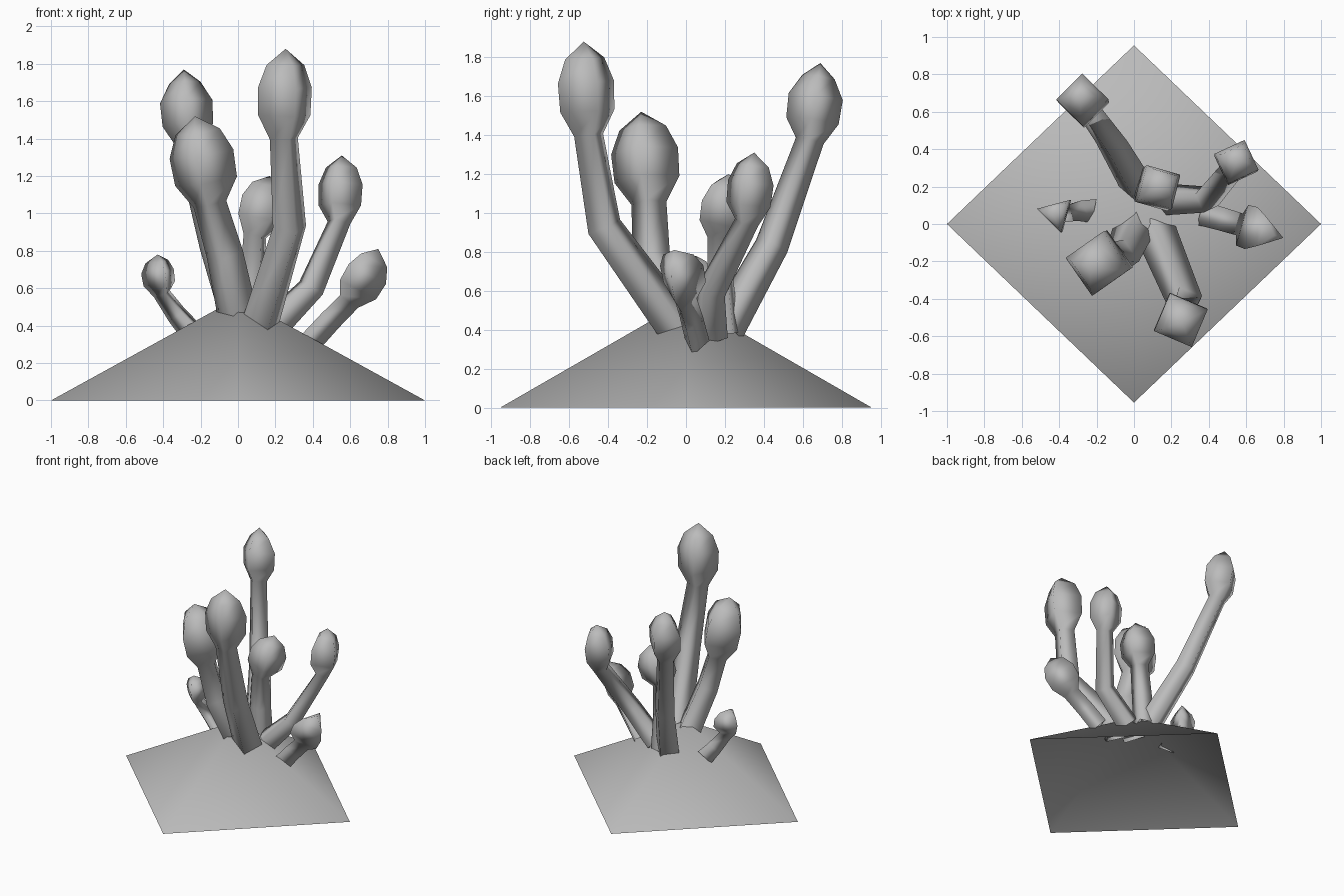
import bpy
import bmesh
from math import cos, sin, tau, radians
from mathutils import Vector

cube = bpy.data.objects.get("Cube")
if cube:
    bpy.data.objects.remove(cube, do_unlink=True)

# Single plain material
grey = bpy.data.materials.new("stone_grey")
grey.use_nodes = True
colour = (0.5, 0.5, 0.5, 1)
grey.diffuse_color = colour
grey.node_tree.nodes["Principled BSDF"].inputs["Base Color"].default_value = colour


def finish(name, bm):
    """Turn a bmesh into a smooth shaded object."""
    bmesh.ops.recalc_face_normals(bm, faces=bm.faces)
    for face in bm.faces:
        face.smooth = True
    mesh = bpy.data.meshes.new(name)
    bm.to_mesh(mesh)
    bm.free()
    mesh.materials.append(grey)
    obj = bpy.data.objects.new(name, mesh)
    bpy.context.collection.objects.link(obj)
    return obj


def add_ring(bm, centre, axis, radius, sides, angle):
    """Regular polygon of vertices, perpendicular to the axis."""
    turn = Vector((0, 0, 1)).rotation_difference(axis)
    verts = []
    for i in range(sides):
        a = radians(angle) + tau * i / sides
        verts.append(bm.verts.new(centre + turn @ Vector((cos(a), sin(a), 0)) * radius))
    return verts


def stalk(name, path, tip, radius, foot, sides=4, angle=0, crown=0.7):
    """Bent stem along the path, ending in a pointed bulb."""
    path = [Vector(p) for p in path]
    tip = Vector(tip)
    neck = path[-1]
    bulb_axis = (tip - neck).normalized()
    bm = bmesh.new()
    rings = []
    # Stem, tapering from foot to neck
    for i, point in enumerate(path):
        after = path[i + 1] if i + 1 < len(path) else tip
        axis = (after - point).normalized()
        if i:
            axis = (axis + (point - path[i - 1]).normalized()).normalized()
        t = i / (len(path) - 1)
        r = foot * (1 - t) + radius * 0.52 * t
        rings.append(add_ring(bm, point, axis, r, sides, angle))
    # Bulb
    for t, scale in ((0.26, 0.97), (0.57, 1), (0.82, crown)):
        rings.append(add_ring(bm, neck.lerp(tip, t), bulb_axis, radius * scale, sides, angle))
    for low, high in zip(rings, rings[1:]):
        for i in range(sides):
            j = (i + 1) % sides
            bm.faces.new((low[i], low[j], high[j], high[i]))
    point = bm.verts.new(tip)
    for i in range(sides):
        bm.faces.new((rings[-1][i], rings[-1][(i + 1) % sides], point))
    return finish(name, bm)


# Open four-sided mound
bm = bmesh.new()
apex = bm.verts.new((0, 0, 0.55))
rim = [bm.verts.new(p) for p in ((1, 0, 0), (0, 0.955, 0), (-1, 0, 0), (0, -0.955, 0))]
for i in range(4):
    bm.faces.new((rim[i], rim[(i + 1) % 4], apex))
finish("mound", bm)

# Large square stalks
stalk("front_tall_stalk", [(0.12, -0.05, 0.42), (0.275, -0.42, 0.93), (0.245, -0.5, 1.4)],
      (0.255, -0.525, 1.88), 0.155, 0.11, angle=22)
stalk("front_right_stalk", [(0.0, -0.03, 0.45), (-0.07, -0.18, 0.78), (-0.15, -0.19, 1.05)],
      (-0.23, -0.23, 1.52), 0.175, 0.11, angle=80)
stalk("back_tall_stalk", [(0.02, 0.2, 0.4), (-0.12, 0.44, 0.83), (-0.26, 0.635, 1.37)],
      (-0.29, 0.69, 1.77), 0.14, 0.1, angle=0, crown=0.6)
stalk("back_short_stalk", [(0.07, 0.2, 0.38), (0.075, 0.18, 0.62), (0.09, 0.17, 0.88)],
      (0.17, 0.22, 1.2), 0.135, 0.085, angle=30)
stalk("left_stalk", [(0.17, 0.13, 0.38), (0.39, 0.13, 0.6), (0.54, 0.31, 0.95)],
      (0.555, 0.35, 1.31), 0.125, 0.09, angle=-20)

# Small three-sided stalks low on the mound
stalk("left_small_stalk", [(0.38, 0.05, 0.32), (0.49, 0.02, 0.44), (0.59, -0.01, 0.54)],
      (0.75, -0.06, 0.81), 0.135, 0.075, sides=3, angle=103)
stalk("right_small_stalk", [(-0.24, 0.08, 0.37), (-0.32, 0.08, 0.46), (-0.4, 0.06, 0.57)],
      (-0.43, 0.05, 0.78), 0.105, 0.075, sides=3, angle=45)
